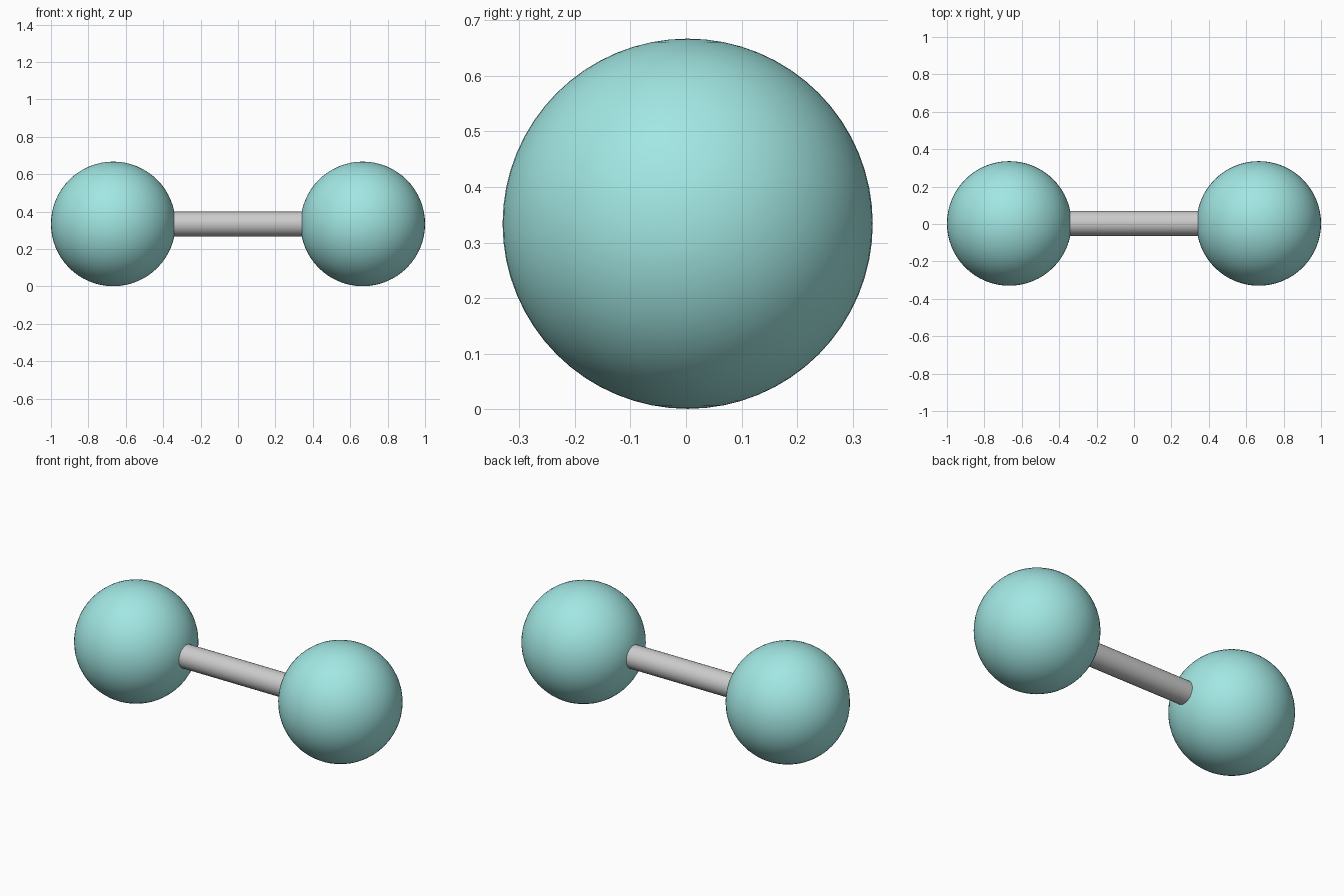
import bpy
import math

if "Cube" in bpy.data.objects:
    bpy.data.objects.remove(bpy.data.objects["Cube"])

RADIUS = 0.333
CENTRE_X = 0.667
CENTRE_Y = 0.003
CENTRE_Z = 0.334


def smooth(obj, name):
    obj.name = name
    bpy.ops.object.shade_smooth_by_angle(angle=math.radians(40))
    return obj


# Pale turquoise atom colour
turquoise = bpy.data.materials.new("turquoise")
turquoise.diffuse_color = (0.36, 0.80, 0.77, 1.0)
turquoise.use_nodes = True
turquoise.node_tree.nodes["Principled BSDF"].inputs["Base Color"].default_value = turquoise.diffuse_color

# Two atoms, mirrored across x
for side, label in ((-1, "left"), (1, "right")):
    bpy.ops.mesh.primitive_uv_sphere_add(
        segments=64, ring_count=32, radius=RADIUS,
        location=(side * CENTRE_X, CENTRE_Y, CENTRE_Z))
    atom = smooth(bpy.context.object, f"{label}_atom")
    atom.data.materials.append(turquoise)

# Grey bond rod, its ends sunk just inside the atoms
bpy.ops.mesh.primitive_cylinder_add(
    vertices=48, radius=0.067, depth=0.72,
    location=(0, CENTRE_Y, CENTRE_Z), rotation=(0, math.pi / 2, 0))
smooth(bpy.context.object, "bond_rod")
